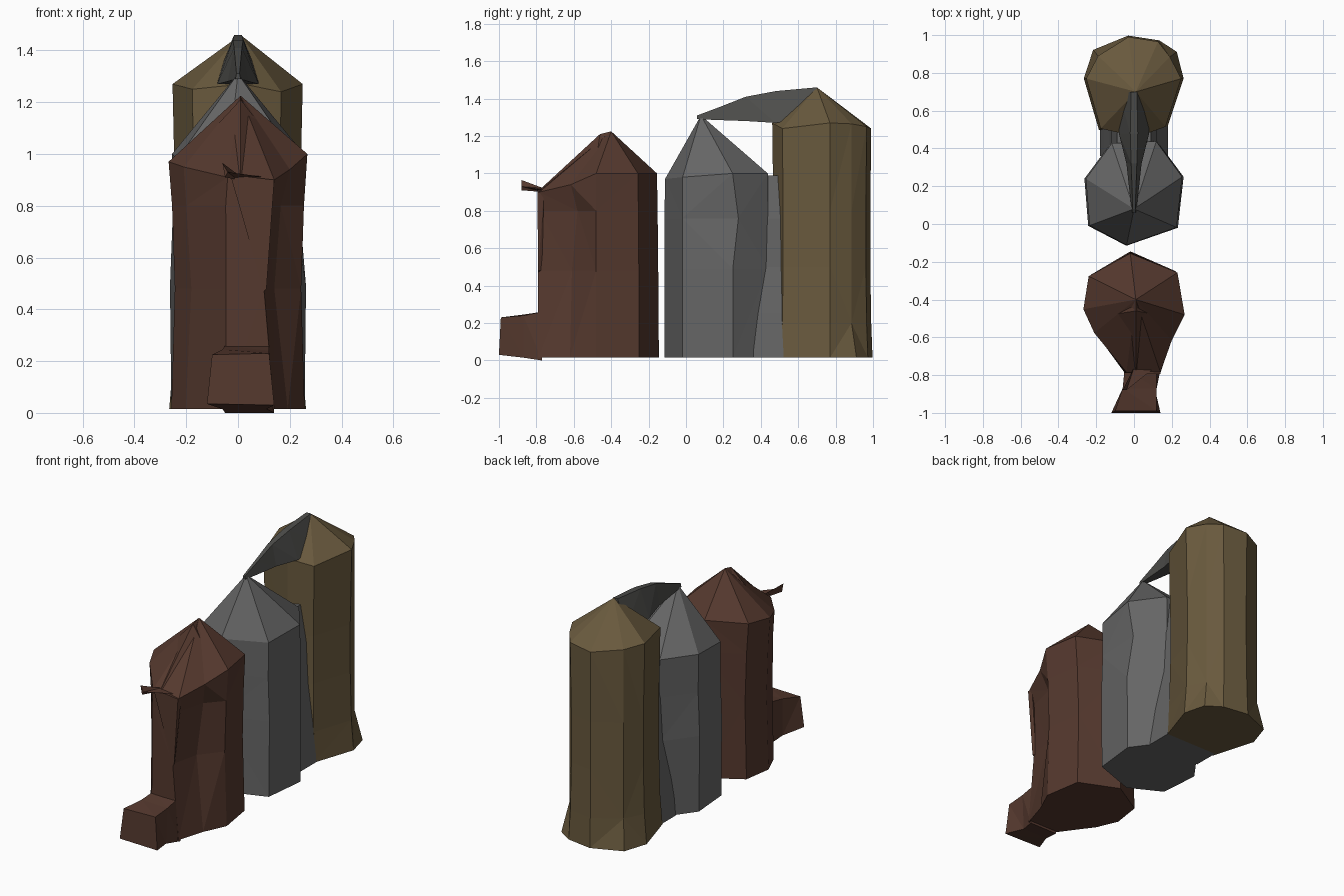
import bpy, bmesh
from mathutils import Vector


def material(name, rgb):
    m = bpy.data.materials.new(name)
    m.diffuse_color = (*rgb, 1)
    return m


RUST = material("rust", (0.09, 0.04, 0.027))
GREY = material("weathered_grey", (0.13, 0.13, 0.13))
DARK = material("dark_grey", (0.075, 0.075, 0.07))
OCHRE = material("ochre", (0.14, 0.1, 0.047))


def loft(name, rings, mat, apex=None):
    """Skin equal-length rings of points, close the base and cap or peak the top."""
    bm = bmesh.new()
    vs = [[bm.verts.new(p) for p in r] for r in rings]
    n = len(rings[0])
    for a, b in zip(vs, vs[1:]):
        for i in range(n):
            j = (i + 1) % n
            bm.faces.new((a[i], a[j], b[j], b[i]))
    bm.faces.new(vs[0][::-1])
    if apex:
        top = bm.verts.new(apex)
        for i in range(n):
            bm.faces.new((vs[-1][i], vs[-1][(i + 1) % n], top))
    else:
        bm.faces.new(vs[-1])
    bmesh.ops.recalc_face_normals(bm, faces=bm.faces)
    bmesh.ops.triangulate(bm, faces=bm.faces)
    me = bpy.data.meshes.new(name)
    bm.to_mesh(me)
    bm.free()
    ob = bpy.data.objects.new(name, me)
    bpy.context.collection.objects.link(ob)
    me.materials.append(mat)
    return ob


def tower(name, outline, levels, rim, apex, mat, tweaks={}):
    """Faceted tower; levels are (z, x scale, y scale), rim is z per corner."""
    cy = sum(p[1] for p in outline) / len(outline)
    rings = [[Vector((x * sx, cy + (y - cy) * sy, z)) for x, y in outline]
             for z, sx, sy in levels]
    for p, z in zip(rings[-1], rim):
        p.z = z
    for (r, i), (x, y) in tweaks.items():
        rings[r][i].x, rings[r][i].y = x, y
    return loft(name, rings, mat, apex)


def quad_ring(y, w_low, w_high, z_low, z_high):
    return [(-w_low, y, z_low), (w_low, y, z_low), (w_high, y, z_high), (-w_high, y, z_high)]


# Rust tower at the front, narrowing towards its face
tower("front_tower",
      [(-0.05, -0.79), (0.12, -0.79), (0.2, -0.62), (0.268, -0.48), (0.23, -0.25),
       (-0.02, -0.145), (-0.24, -0.27), (-0.268, -0.45), (-0.21, -0.58)],
      [(0.015, 0.96, 1), (0.48, 0.91, 0.99), (0.8, 0.95, 0.98), (0.95, 1, 0.97)],
      [0.91, 0.9, 0.94, 1.0, 1.0, 1.0, 0.99, 0.97, 0.95],
      (0.01, -0.4, 1.225), RUST,
      {(1, 2): (0.14, -0.61), (0, 1): (0.14, -0.79), (1, 8): (-0.18, -0.6), (2, 2): (0.165, -0.58),
       (1, 1): (0.1, -0.79), (3, 1): (0.14, -0.785), (3, 0): (-0.04, -0.785)})

# Front ridge of the roof, front flap, spike and low chute on the rust tower
loft("roof_ridge", [[(-0.06, -0.76, 0.9), (0.08, -0.76, 0.9), (0.01, -0.78, 0.915)],
                    [(-0.12, -0.48, 1.07), (0.12, -0.48, 1.07), (0.01, -0.46, 1.21)],
                    [(-0.06, -0.4, 1.12), (0.06, -0.4, 1.12), (0.01, -0.4, 1.225)]], RUST)
loft("front_flap", [[(0.1, -0.79, 0.47), (0.11, -0.79, 0.48), (0.1, -0.77, 0.48)],
                    [(-0.03, -0.795, 0.92), (0.14, -0.795, 0.9), (0.14, -0.76, 0.9)]], RUST)
loft("spike", [[(-0.06, -0.88, 0.965), (-0.05, -0.88, 0.91), (-0.04, -0.88, 0.93)],
               [(0.0, -0.76, 0.92), (0.0, -0.76, 0.9), (0.11, -0.76, 0.91)]], RUST)
loft("chute", [[(-0.12, -1, 0.035), (0.14, -1, 0.03), (0.12, -0.99, 0.23), (-0.1, -0.99, 0.225)],
               [(-0.06, -0.87, 0.015), (0.11, -0.87, 0.015), (0.12, -0.87, 0.24), (-0.06, -0.87, 0.245)],
               [(-0.05, -0.77, 0.0), (0.14, -0.77, 0.0), (0.12, -0.77, 0.26), (-0.05, -0.77, 0.26)]], RUST)

# Grey middle tower
tower("middle_tower",
      [(-0.04, -0.115), (0.23, -0.02), (0.26, 0.25), (0.12, 0.44),
       (-0.12, 0.43), (-0.26, 0.24), (-0.24, -0.01)],
      [(0.015, 0.99, 1), (0.49, 1.01, 1), (0.76, 0.97, 1), (0.99, 0.98, 0.99)],
      [0.97, 0.98, 1.0, 1.0, 1.0, 1.0, 0.98], (0.0, 0.08, 1.31), GREY,
      {(2, 2): (0.24, 0.28)})

# Ochre rear tower, its rear corners pulled in above the flared foot
pulled_in = {(r, i): p for r in (1, 2, 3, 4)
             for i, p in ((3, (0.19, 0.885)), (6, (-0.19, 0.89)))}
tower("rear_tower",
      [(0.02, 0.455), (0.17, 0.51), (0.255, 0.77), (0.22, 0.91), (0.13, 0.97),
       (-0.03, 0.995), (-0.21, 0.92), (-0.258, 0.77), (-0.18, 0.5)],
      [(0.015, 1.03, 1.01), (0.2, 0.97, 0.98), (0.5, 0.94, 0.96), (0.8, 0.94, 0.96), (1.26, 0.98, 0.98)],
      [1.27, 1.24, 1.27, 1.265, 1.25, 1.24, 1.26, 1.27, 1.25], (0.01, 0.7, 1.46), OCHRE, pulled_in)

# Web tying the two rear towers together
loft("joining_web", [[(-w, 0.36, z), (w, 0.36, z), (w, 0.52, z), (-w, 0.52, z)]
                     for z, w in ((0.015, 0.18), (0.25, 0.16), (0.5, 0.13), (0.76, 0.12), (0.99, 0.09))], GREY)

# Thin sloping bridge from the middle peak to the rear roof
loft("roof_bridge", [quad_ring(0.06, 0.01, 0.006, 1.29, 1.31),
                     quad_ring(0.18, 0.025, 0.01, 1.285, 1.355),
                     quad_ring(0.32, 0.04, 0.015, 1.28, 1.41),
                     quad_ring(0.48, 0.08, 0.02, 1.27, 1.44),
                     quad_ring(0.7, 0.08, 0.015, 1.3, 1.46)], DARK)
